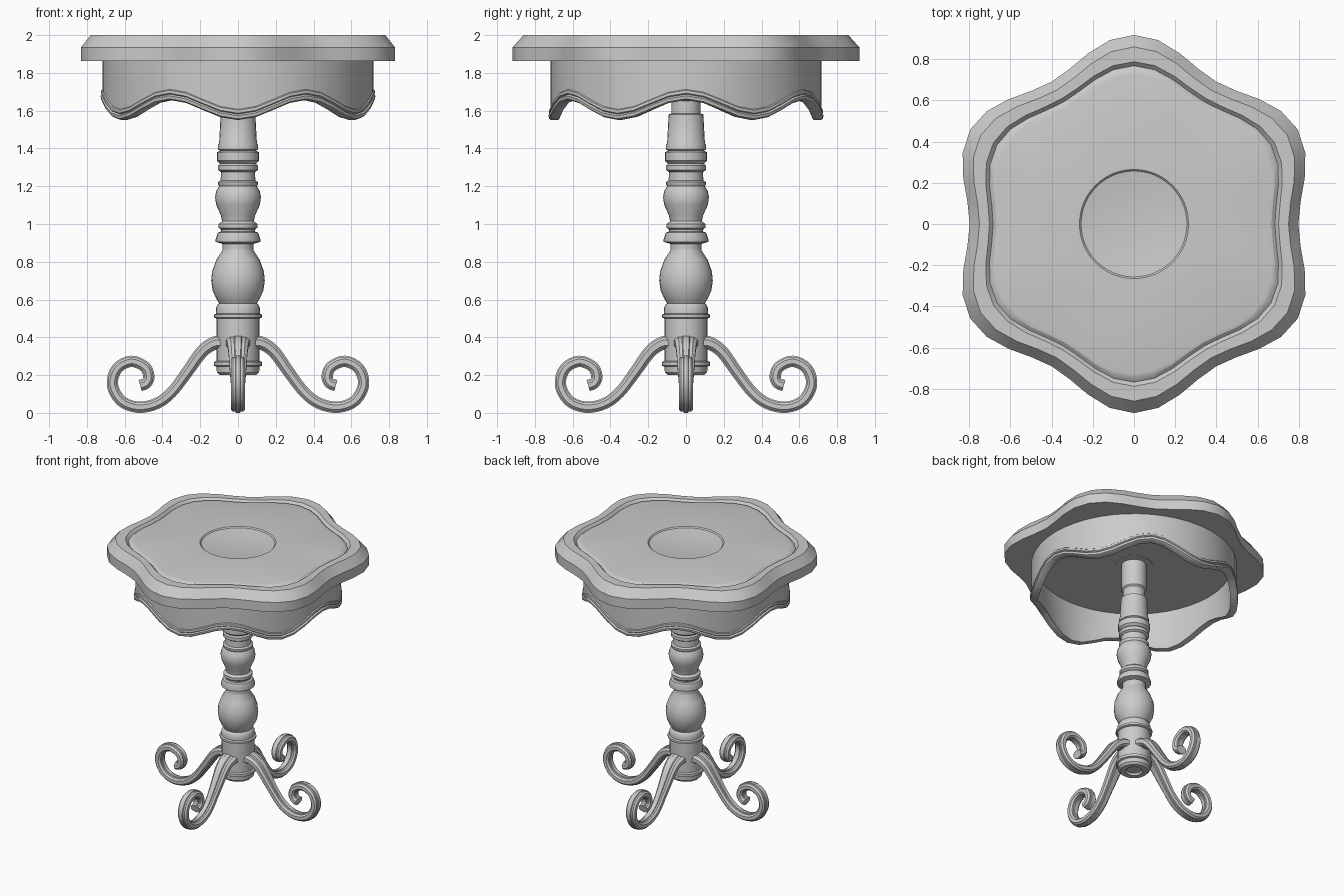
import bpy, bmesh
from math import cos, sin, pi, radians
from mathutils import Vector


def finish(bm, name, angle=30):
    bmesh.ops.recalc_face_normals(bm, faces=bm.faces)
    me = bpy.data.meshes.new(name)
    bm.to_mesh(me)
    bm.free()
    ob = bpy.data.objects.new(name, me)
    bpy.context.collection.objects.link(ob)
    bpy.ops.object.select_all(action='DESELECT')
    ob.select_set(True)
    bpy.context.view_layer.objects.active = ob
    bpy.ops.object.shade_smooth_by_angle(angle=radians(angle))
    return ob


def skin(bm, rings, cyclic=False):
    """Bridge closed rings; cap the ends unless the stack is cyclic."""
    vs = [[bm.verts.new(p) for p in r] for r in rings]
    n = len(vs[0])
    pairs = list(zip(vs, vs[1:])) + ([(vs[-1], vs[0])] if cyclic else [])
    for a, b in pairs:
        for i in range(n):
            j = (i + 1) % n
            bm.faces.new((a[i], a[j], b[j], b[i]))
    if not cyclic:
        bm.faces.new(vs[0])
        bm.faces.new(vs[-1])


def lobed(name, profile, n, cyclic=False, angle=30):
    """Revolve (radius, z, radius wave, z wave) with six waves per turn."""
    rings = []
    for r, z, ra, za in profile:
        ring = []
        for i in range(n):
            t = 2 * pi * i / n
            w = cos(6 * t)
            ring.append(((r - ra * w) * cos(t), (r - ra * w) * sin(t), z + za * w))
        rings.append(ring)
    bm = bmesh.new()
    skin(bm, rings, cyclic)
    return finish(bm, name, angle)


# Table top: six-lobed slab, V-groove around the panel and shallow round dish
top = [(0.12, 1.862, 0, 0), (0.858, 1.862, 0.06, 0), (0.858, 1.935, 0.06, 0),
       (0.805, 2.0, 0.055, 0), (0.745, 2.0, 0.043, 0), (0.726, 1.98, 0.042, 0),
       (0.708, 1.994, 0.041, 0), (0.69, 1.998, 0.04, 0), (0.265, 1.998, 0, 0),
       (0.257, 1.99, 0, 0)]
top += [(0.257 * k, 1.972 + 0.018 * k * k, 0, 0) for k in (0.8, 0.6, 0.4, 0.2, 0.03)]
lobed("table_top", top, 48, angle=25)

# Apron: round band with a wavy moulded lower edge
W = 0.053
apron = [(0.717, 1.87, 0, 0), (0.717, 1.66, 0, W), (0.724, 1.655, 0, W),
         (0.725, 1.64, 0, W), (0.718, 1.634, 0, W), (0.728, 1.626, 0, W),
         (0.725, 1.61, 0, W), (0.713, 1.603, 0, W), (0.672, 1.605, 0, W),
         (0.685, 1.65, 0, W), (0.687, 1.87, 0, 0)]
lobed("apron", apron, 48, cyclic=True, angle=35)

# Collar under the top
lobed("top_collar", [(0.13, 1.87, 0, 0), (0.13, 1.857, 0, 0)], 32)

# Turned column
col = [(0.05, 0.215), (0.06, 0.2), (0.097, 0.2), (0.112, 0.215), (0.114, 0.245),
       (0.127, 0.25), (0.127, 0.27), (0.114, 0.275), (0.114, 0.5), (0.128, 0.505),
       (0.128, 0.52), (0.116, 0.525), (0.117, 0.555), (0.106, 0.575), (0.1, 0.58),
       (0.112, 0.60), (0.134, 0.645), (0.142, 0.70), (0.137, 0.75), (0.115, 0.81),
       (0.082, 0.86), (0.082, 0.87), (0.082, 0.895), (0.118, 0.905),
       (0.12, 0.915), (0.106, 0.955), (0.09, 0.96), (0.09, 0.97), (0.102, 0.98),
       (0.102, 1.0), (0.084, 1.015), (0.09, 1.045), (0.115, 1.1), (0.122, 1.14),
       (0.115, 1.175), (0.1, 1.2), (0.106, 1.21), (0.106, 1.222), (0.092, 1.23),
       (0.09, 1.275), (0.105, 1.285), (0.105, 1.31), (0.095, 1.32), (0.111, 1.335),
       (0.111, 1.38), (0.095, 1.388), (0.105, 1.395), (0.105, 1.42), (0.1, 1.43),
       (0.092, 1.58), (0.078, 1.585), (0.078, 1.65), (0.088, 1.66), (0.088, 1.866)]
lobed("column", [(r, z, 0, 0) for r, z in col], 24, angle=35)


# Legs: fluted strip swept along an S-curve ending in a scroll
def spline(pts, steps):
    p = [Vector(q) for q in pts]
    p = [2 * p[0] - p[1]] + p + [2 * p[-1] - p[-2]]
    out = []
    for a, b, c, d in zip(p, p[1:], p[2:], p[3:]):
        for s in range(steps):
            t = s / steps
            out.append(0.5 * (2 * b + (c - a) * t + (2 * a - 5 * b + 4 * c - d) * t * t
                              + (3 * b - a - 3 * c + d) * t ** 3))
    return out + [p[-2]]


path = spline([(0.06, 0.365), (0.12, 0.37), (0.19, 0.325), (0.27, 0.215), (0.35, 0.11),
               (0.43, 0.05), (0.53, 0.03), (0.62, 0.065), (0.665, 0.15), (0.64, 0.235),
               (0.565, 0.273), (0.492, 0.243), (0.472, 0.19), (0.488, 0.156),
               (0.518, 0.145)], 4)
half = [(0.0, 0.03), (0.011, 0.03), (0.014, 0.024), (0.026, 0.024), (0.038, 0.012)]
section = [(w, h) for w, h in half] + [(w, -h) for w, h in reversed(half)]
section += [(-w, -h) for w, h in half[1:]] + [(-w, h) for w, h in reversed(half[1:])]

for k, side in enumerate(("right", "back", "left", "front")):
    ca, sa = round(cos(k * pi / 2)), round(sin(k * pi / 2))
    rings = []
    for i, p in enumerate(path):
        t = (path[min(i + 1, len(path) - 1)] - path[max(i - 1, 0)]).normalized()
        d = max(0, 1 - i / 14)      # legs thicken and widen towards the column
        ring = []
        for w, h in section:
            h, w = h * (1 + 0.3 * d), w * (1 + 0.8 * d)
            r, z = p.x - t.y * h, p.y + t.x * h
            ring.append((r * ca - w * sa, r * sa + w * ca, z))
        rings.append(ring)
    bm = bmesh.new()
    skin(bm, rings)
    finish(bm, side + "_leg", 35)
